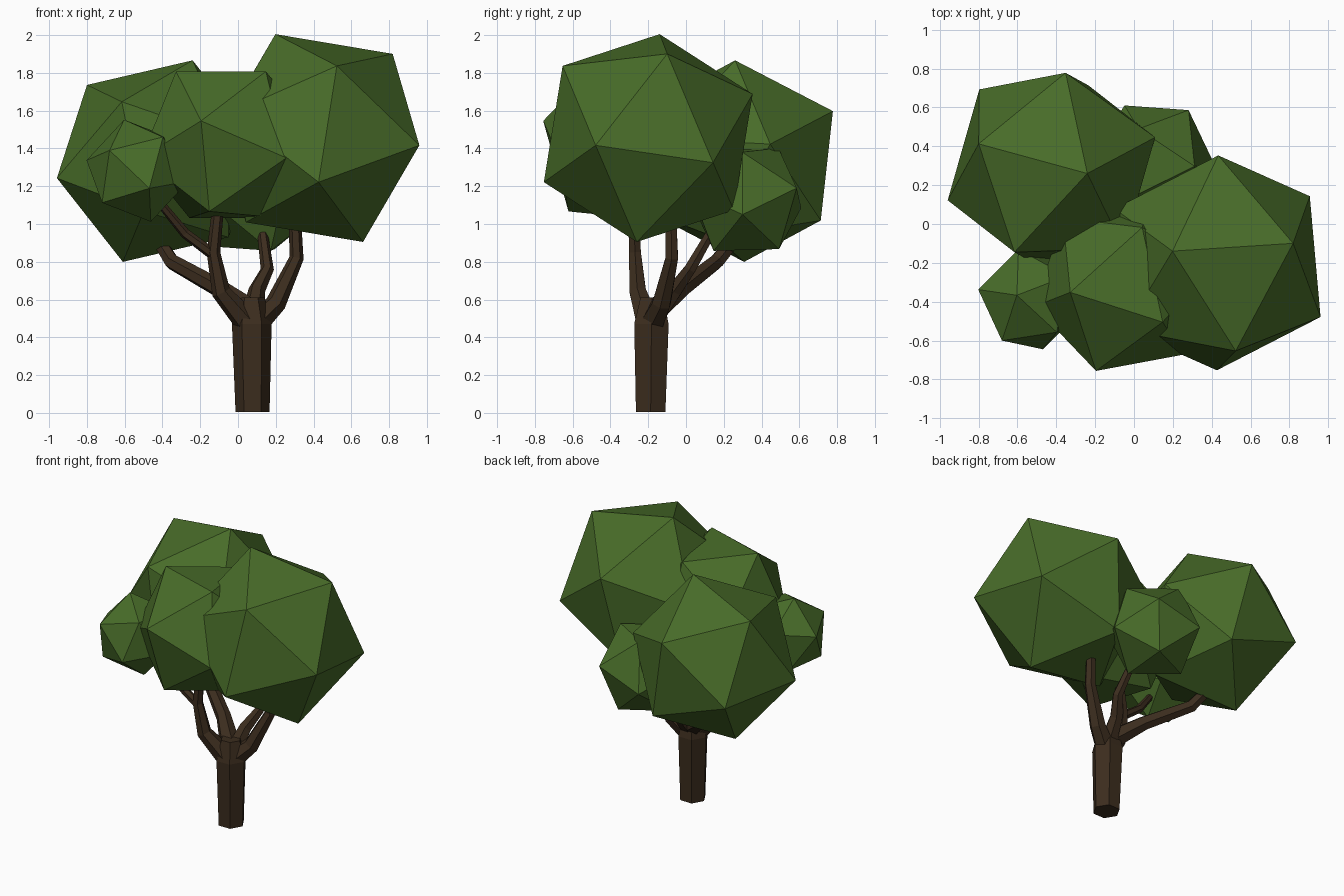
import bpy, bmesh, math
from mathutils import Vector, Matrix

if "Cube" in bpy.data.objects:
    bpy.data.objects.remove(bpy.data.objects["Cube"])


def material(name, rgb):
    m = bpy.data.materials.new(name)
    m.diffuse_color = (*rgb, 1)
    m.use_nodes = True
    m.node_tree.nodes["Principled BSDF"].inputs["Base Color"].default_value = m.diffuse_color
    return m


LEAF = material("leaf_green", (0.065, 0.15, 0.022))
BARK = material("bark_brown", (0.045, 0.026, 0.013))


def finish(bm, name, mat):
    bmesh.ops.recalc_face_normals(bm, faces=bm.faces)
    me = bpy.data.meshes.new(name)
    bm.to_mesh(me)
    bm.free()
    me.materials.append(mat)
    ob = bpy.data.objects.new(name, me)
    bpy.context.collection.objects.link(ob)
    return ob


def frame(a, b):
    """Orthonormal frame with z along a and x towards b."""
    z = a.normalized()
    x = (b - z * b.dot(z)).normalized()
    return Matrix((x, z.cross(x), z)).transposed()


def foliage(name, centre, radius, corner, neighbour):
    """Icosahedron turned so two adjacent corners point at the given places."""
    c = Vector(centre)
    bm = bmesh.new()
    bmesh.ops.create_icosphere(bm, subdivisions=1, radius=radius)
    bm.verts.ensure_lookup_table()
    v = bm.verts[0]
    w = v.link_edges[0].other_vert(v)
    target = frame(Vector(corner) - c, Vector(neighbour) - c)
    rot = target @ frame(v.co.copy(), w.co.copy()).transposed()
    bmesh.ops.transform(bm, matrix=Matrix.Translation(c) @ rot.to_4x4(), verts=bm.verts)
    finish(bm, name, LEAF)


def limb(name, path, sides=6):
    """Six-sided tapering tube through (x, y, z, radius) points."""
    pts = [Vector(p[:3]) for p in path]
    bm = bmesh.new()
    rings = []
    for i, p in enumerate(pts):
        t = (pts[min(i + 1, len(pts) - 1)] - pts[max(i - 1, 0)]).normalized()
        f = frame(t, Vector((1, 0, 0)))
        rings.append([bm.verts.new(p + f @ Vector((math.cos(a), math.sin(a), 0)) * path[i][3])
                      for a in (math.tau * k / sides for k in range(sides))])
    for r0, r1 in zip(rings, rings[1:]):
        for k in range(sides):
            n = (k + 1) % sides
            bm.faces.new((r0[k], r0[n], r1[n], r1[k]))
    bm.faces.new(rings[0])
    bm.faces.new(rings[-1])
    finish(bm, name, BARK)


# Trunk and branches
limb("trunk", [(.077, -.187, .005, .09), (.073, -.183, .47, .105), (.07, -.18, .61, .07)])
limb("right_branch", [(.09, -.18, .47, .07), (.20, -.13, .58, .055),
                      (.31, -.075, .82, .038), (.30, -.08, 1.06, .032)])
limb("front_branch", [(.05, -.2, .48, .07), (-.09, -.255, .64, .05),
                      (-.13, -.27, .85, .036), (-.10, -.28, 1.14, .03)])
limb("front_side_branch", [(-.12, -.27, .83, .03), (-.28, -.28, .95, .027), (-.42, -.33, 1.12, .022)])
limb("left_branch", [(.06, -.17, .54, .07), (-.10, -.02, .66, .05),
                     (-.35, .16, .80, .043), (-.43, .27, .93, .036)])
limb("back_branch", [(.08, -.16, .52, .06), (.10, -.06, .65, .045),
                     (.155, .02, .76, .035), (.13, .13, .95, .028)])

# Foliage clumps
foliage("right_foliage", (.43, -.20, 1.455), .6, (.20, -.14, 2.0), (.83, -.10, 1.89))
foliage("front_foliage", (-.055, -.32, 1.42), .475, (-.20, -.77, 1.55), (-.34, -.38, 1.82))
foliage("left_small_foliage", (-.532, -.388, 1.282), .28, (-.68, -.60, 1.39), (-.60, -.36, 1.555))
foliage("left_back_foliage", (-.425, .284, 1.333), .565, (-.24, .26, 1.867), (-.35, .775, 1.603))
foliage("back_small_foliage", (.098, .318, 1.13), .33, (.28, .585, 1.19), (.31, .295, 1.38))
